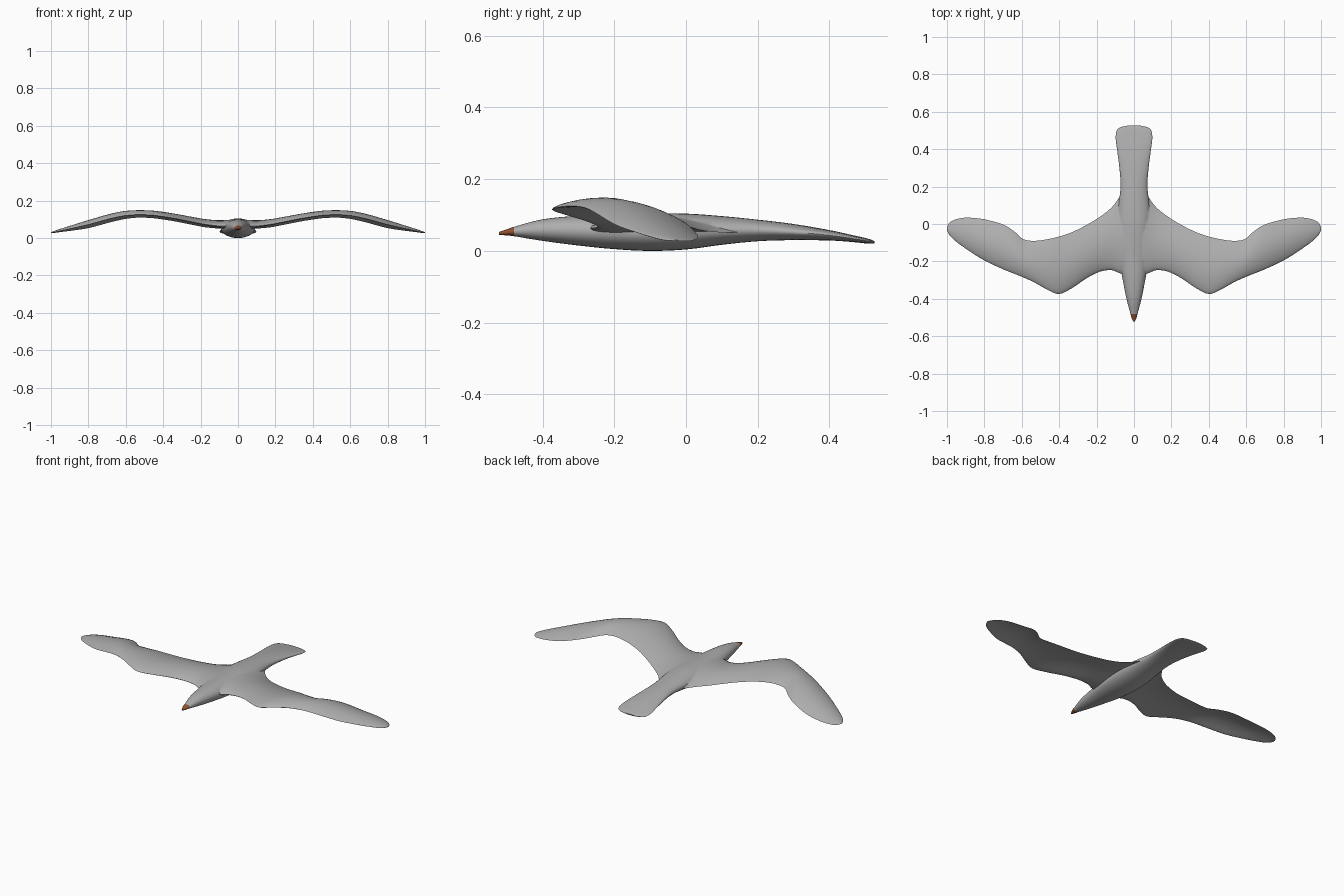
import bpy, bmesh, math

if "Cube" in bpy.data.objects:
    bpy.data.objects.remove(bpy.data.objects["Cube"])


def material(name, rgb):
    m = bpy.data.materials.new(name)
    m.diffuse_color = (*rgb, 1)
    m.use_nodes = True
    m.node_tree.nodes["Principled BSDF"].inputs["Base Color"].default_value = m.diffuse_color
    return m


grey = material("feather grey", (0.42, 0.42, 0.42))
brown = material("beak brown", (0.28, 0.085, 0.03))


def refine(rows, steps):
    """Catmull-Rom interpolation of station rows."""
    out = []
    for i in range(len(rows) - 1):
        a, b = rows[max(i - 1, 0)], rows[i]
        c, d = rows[i + 1], rows[min(i + 2, len(rows) - 1)]
        for k in range(steps):
            t = k / steps
            out.append([0.5 * (2 * q + (r - p) * t + (2 * p - 5 * q + 4 * r - s) * t * t
                               + (3 * q - p - 3 * r + s) * t ** 3)
                        for p, q, r, s in zip(a, b, c, d)])
    return out + [list(rows[-1])]


def loft(name, rings, mats):
    """Skin closed rings of points and cap both ends."""
    bm = bmesh.new()
    loops = [[bm.verts.new(p) for p in ring] for ring in rings]
    n = len(loops[0])
    for a, b in zip(loops, loops[1:]):
        for j in range(n):
            bm.faces.new((a[j], a[(j + 1) % n], b[(j + 1) % n], b[j]))
    bm.faces.new(loops[0])
    bm.faces.new(loops[-1])
    bmesh.ops.recalc_face_normals(bm, faces=bm.faces)
    mesh = bpy.data.meshes.new(name)
    bm.to_mesh(mesh)
    bm.free()
    ob = bpy.data.objects.new(name, mesh)
    bpy.context.collection.objects.link(ob)
    for m in mats:
        mesh.materials.append(m)
    return ob


# Body and tail stations: y, half width, bottom z, top z
body_rows = [
    (-0.521, 0.004, 0.045, 0.053), (-0.50, 0.014, 0.043, 0.060),
    (-0.48, 0.019, 0.041, 0.067), (-0.40, 0.040, 0.028, 0.088),
    (-0.30, 0.060, 0.015, 0.098), (-0.20, 0.078, 0.005, 0.101),
    (-0.10, 0.090, 0.000, 0.104), (0.00, 0.092, 0.004, 0.104),
    (0.10, 0.083, 0.017, 0.097), (0.20, 0.072, 0.027, 0.087),
    (0.30, 0.078, 0.030, 0.075), (0.40, 0.091, 0.029, 0.058),
    (0.46, 0.098, 0.025, 0.045), (0.50, 0.092, 0.021, 0.036),
    (0.517, 0.072, 0.020, 0.031), (0.526, 0.035, 0.021, 0.027)]
SIDES = 28
rings = []
for y, w, lo, hi in refine(body_rows, 4):
    angles = [2 * math.pi * j / SIDES for j in range(SIDES)]
    rings.append([(w * math.cos(a), y, (lo + hi) / 2 + (hi - lo) / 2 * math.sin(a))
                  for a in angles])
body = loft("bird_body", rings, [grey, brown])

# Beak colour at the front tip
for f in body.data.polygons:
    f.material_index = 1 if f.center.y < -0.482 else 0

# Wing stations: x, leading y, trailing y, crest z, camber, thickness
half = [
    (0.05, -0.27, 0.19, 0.098, 0.015, 0.050), (0.08, -0.262, 0.14, 0.096, 0.016, 0.044),
    (0.12, -0.247, 0.088, 0.096, 0.018, 0.036), (0.18, -0.254, 0.04, 0.102, 0.020, 0.030),
    (0.25, -0.288, -0.003, 0.114, 0.020, 0.027), (0.33, -0.342, -0.043, 0.129, 0.020, 0.025),
    (0.40, -0.374, -0.067, 0.140, 0.020, 0.024), (0.46, -0.353, -0.081, 0.147, 0.020, 0.023),
    (0.53, -0.314, -0.090, 0.149, 0.020, 0.022), (0.59, -0.286, -0.082, 0.146, 0.022, 0.021),
    (0.64, -0.266, -0.040, 0.139, 0.024, 0.020), (0.70, -0.242, -0.003, 0.125, 0.025, 0.019),
    (0.80, -0.195, 0.025, 0.096, 0.024, 0.017), (0.89, -0.138, 0.034, 0.068, 0.015, 0.014),
    (0.95, -0.095, 0.026, 0.049, 0.008, 0.011), (0.985, -0.062, 0.008, 0.037, 0.004, 0.008),
    (1.00, -0.035, -0.018, 0.031, 0.001, 0.004)]
wing_rows = ([(-r[0], *r[1:]) for r in reversed(half)]
             + [(0.0, -0.28, 0.22, 0.098, 0.014, 0.052)] + half)


def airfoil(x, lead, trail, crest, camber, thick, n=14):
    upper, lower = [], []
    for j in range(n + 1):
        s = (1 - math.cos(math.pi * j / n)) / 2
        mean = crest - thick / 2 - camber * (2 * s - 0.8) ** 2
        h = thick / 2 * (math.sqrt(s) * (1 - s) / 0.385 * 0.9 + 0.1 * math.sin(math.pi * s))
        y = lead + (trail - lead) * s
        upper.append((x, y, mean + h))
        if 0 < j < n:
            lower.append((x, y, mean - h))
    return upper + lower[::-1]


wings = loft("wings", [airfoil(*r) for r in refine(wing_rows, 4)], [grey])

# Fuse the wings into the body
fuse = body.modifiers.new("fuse", 'BOOLEAN')
fuse.operation = 'UNION'
fuse.solver = 'EXACT'
fuse.object = wings
bpy.context.view_layer.objects.active = body
body.select_set(True)
bpy.ops.object.modifier_apply(modifier=fuse.name)
bpy.data.objects.remove(wings)
bpy.ops.object.shade_smooth_by_angle(angle=math.radians(50))
